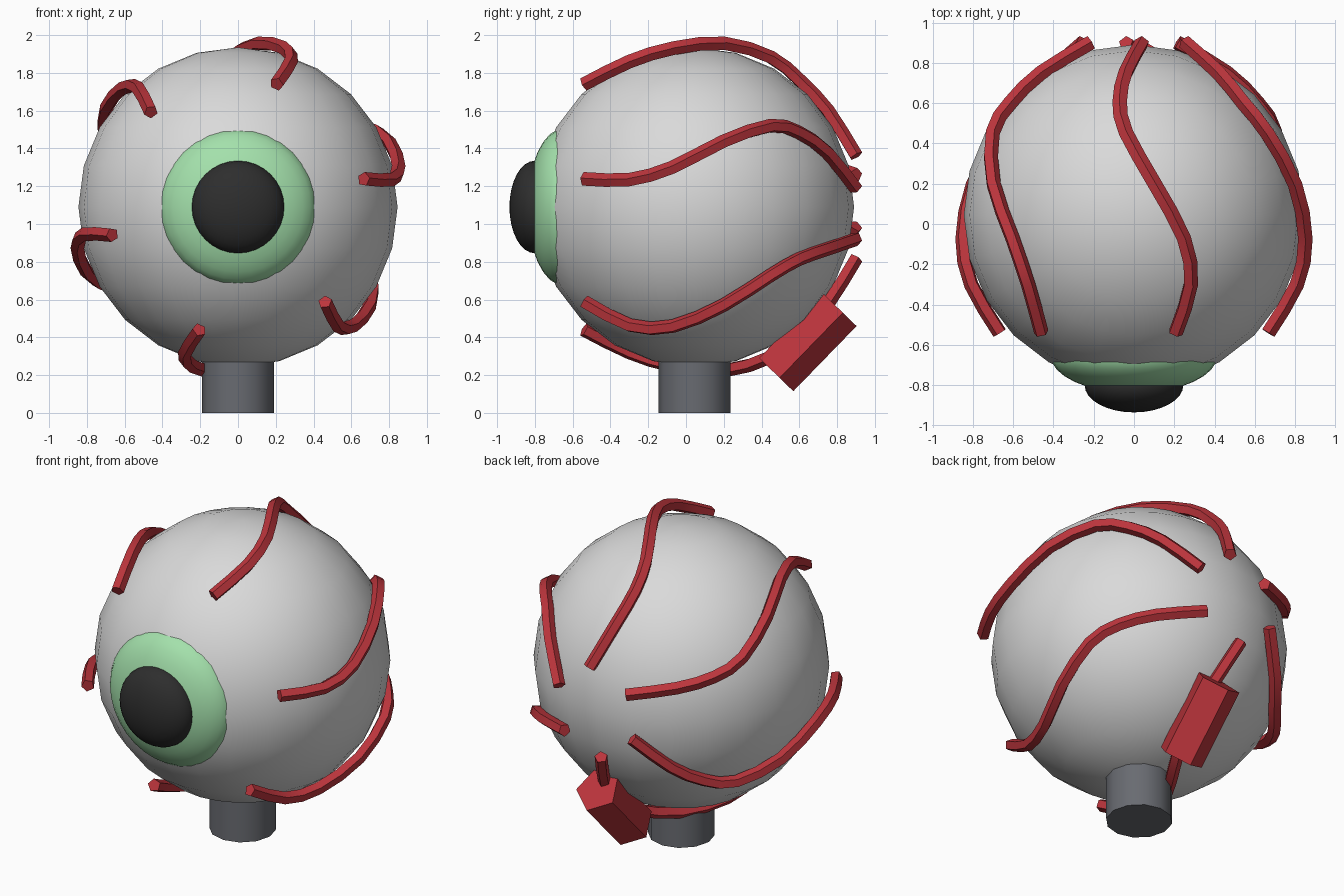
import bpy, bmesh, math
from mathutils import Vector, Matrix

if "Cube" in bpy.data.objects:
    bpy.data.objects.remove(bpy.data.objects["Cube"], do_unlink=True)

CENTRE = Vector((0, 0.045, 1.09))


def material(name, rgb):
    m = bpy.data.materials.new(name)
    m.use_nodes = True
    m.diffuse_color = (*rgb, 1)
    bsdf = next(n for n in m.node_tree.nodes if n.type == 'BSDF_PRINCIPLED')
    bsdf.inputs["Base Color"].default_value = (*rgb, 1)
    bsdf.inputs["Roughness"].default_value = 0.7
    return m


WHITE = material("eye white", (0.7, 0.7, 0.7))
GREEN = material("iris green", (0.37, 0.75, 0.41))
BLACK = material("pupil black", (0.027, 0.027, 0.027))
RED = material("vein red", (0.5, 0.035, 0.045))
GREY = material("stem grey", (0.14, 0.147, 0.165))


def finish(obj, name, mat, angle):
    obj.name = obj.data.name = name
    obj.data.materials.append(mat)
    bpy.ops.object.select_all(action='DESELECT')
    obj.select_set(True)
    bpy.context.view_layer.objects.active = obj
    bpy.ops.object.transform_apply(location=False, rotation=True, scale=True)
    bpy.ops.object.shade_smooth_by_angle(angle=math.radians(angle))
    return obj


def ball(name, mat, location, radius, depth, segments, rings, tilt=0):
    bpy.ops.mesh.primitive_uv_sphere_add(segments=segments, ring_count=rings,
                                         radius=1, location=location)
    obj = bpy.context.object
    obj.rotation_euler.x = tilt
    # the local z axis points forward when the ball is tilted
    obj.scale = (radius, radius, depth)
    return finish(obj, name, mat, 60)


def sweep(name, mat, path, radius, sides=5):
    """Polygonal tube along a path, one ridge facing away from the eye centre."""
    bm = bmesh.new()
    loops = []
    for i, p in enumerate(path):
        tangent = (path[min(i + 1, len(path) - 1)] - path[max(i - 1, 0)]).normalized()
        out = p - CENTRE
        out = (out - tangent * out.dot(tangent)).normalized()
        side = tangent.cross(out)
        angles = [math.tau * k / sides for k in range(sides)]
        loops.append([bm.verts.new(p + radius * (out * math.cos(a) + side * math.sin(a)))
                      for a in angles])
    for a, b in zip(loops, loops[1:]):
        for k in range(sides):
            n = (k + 1) % sides
            bm.faces.new((a[k], a[n], b[n], b[k]))
    bm.faces.new(loops[0])
    bm.faces.new(loops[-1])
    bmesh.ops.recalc_face_normals(bm, faces=bm.faces)
    mesh = bpy.data.meshes.new(name)
    bm.to_mesh(mesh)
    bm.free()
    obj = bpy.data.objects.new(name, mesh)
    bpy.context.collection.objects.link(obj)
    return finish(obj, name, mat, 40)


def smooth_path(points, steps):
    """Catmull-Rom interpolation through the control points."""
    pts = [2 * points[0] - points[1], *points, 2 * points[-1] - points[-2]]
    result = []
    for a, b, c, d in zip(pts, pts[1:], pts[2:], pts[3:]):
        for s in range(steps):
            t = s / steps
            result.append(0.5 * (2 * b + (c - a) * t + (2 * a - 5 * b + 4 * c - d) * t ** 2
                                 + (3 * b - a - 3 * c + d) * t ** 3))
    return result + [points[-1]]


# Eyeball, iris and pupil
ball("eyeball", WHITE, CENTRE, 0.845, 0.845, 24, 12)
ball("iris", GREEN, (0, -0.65, CENTRE.z), 0.415, 0.19, 32, 16, math.pi / 2)
ball("pupil", BLACK, (0, -0.8, CENTRE.z), 0.245, 0.135, 32, 16, math.pi / 2)

# Stem
bpy.ops.mesh.primitive_cylinder_add(vertices=12, radius=0.19, depth=0.34,
                                    location=(0, CENTRE.y, 0.17))
finish(bpy.context.object, "stem", GREY, 40)

# Six wavy veins, each a turn of the same path about the front axis
vein = [Vector(p) for p in (
    (0.205, -0.54, 1.74), (0.28, -0.3, 1.86), (0.245, -0.07, 1.93), (0.1, 0.2, 1.955),
    (-0.04, 0.45, 1.88), (-0.07, 0.6, 1.76), (-0.04, 0.75, 1.6), (0.04, 0.9, 1.36))]
for i in range(6):
    turn = Matrix.Rotation(i * math.pi / 3, 3, 'Y')
    path = [turn @ (p - CENTRE) + CENTRE for p in smooth_path(vein, 2)]
    sweep(f"vein_{i + 1}", RED, path, 0.038)

# Thick sleeve on the lowest vein
sweep("vein_sleeve", RED,
      [Vector((0.05, 0.47, 0.21)), Vector((0.05, 0.805, 0.555))], 0.137)
